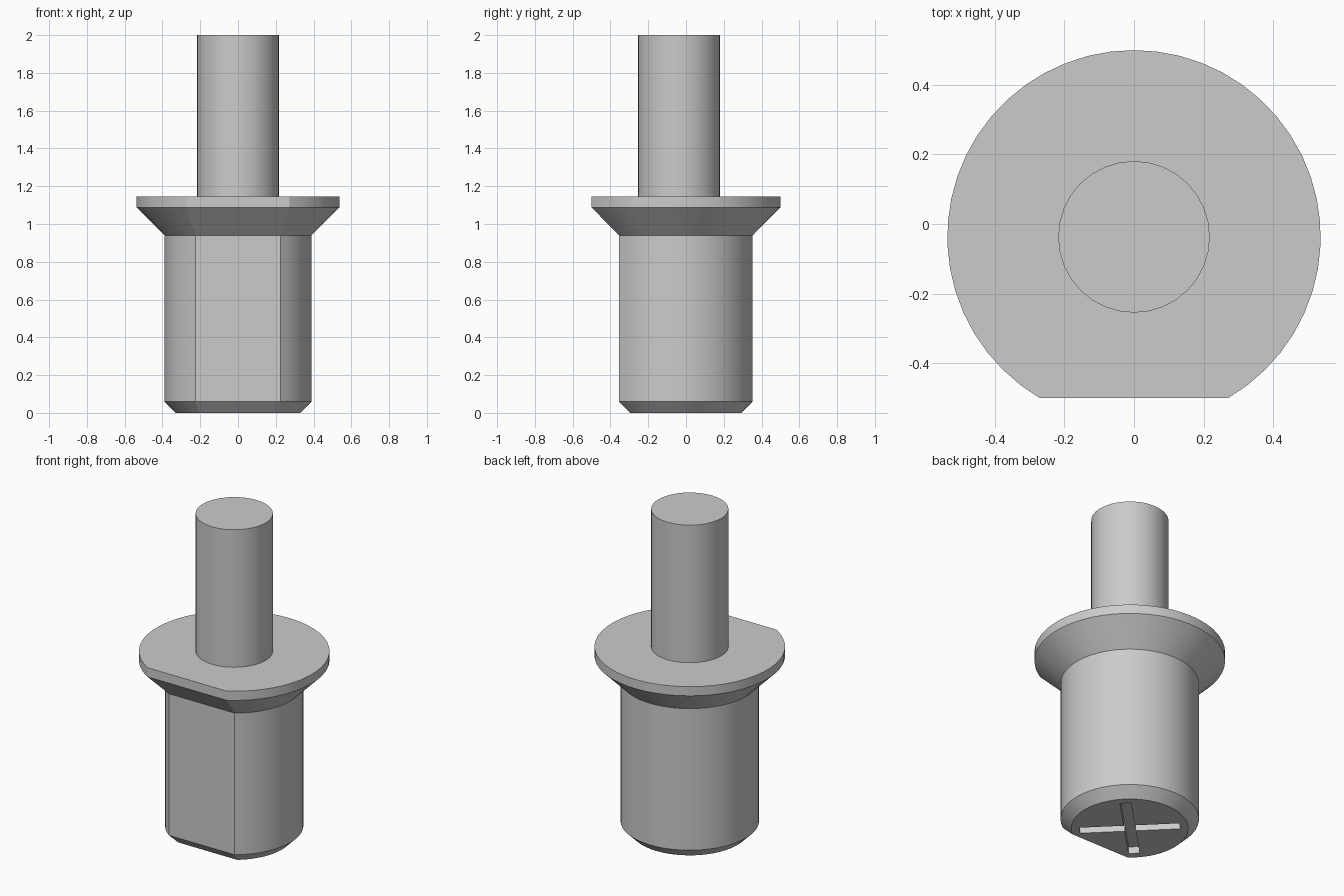
import bpy, bmesh
from math import acos, cos, sin, pi, radians

AXIS_Y = -0.037   # the round axis sits slightly forward of centre
ARC_STEPS = 42

cube = bpy.data.objects.get("Cube")
if cube:
    bpy.data.objects.remove(cube, do_unlink=True)

grey = bpy.data.materials.new("plain grey")
grey.use_nodes = True
colour = (0.6, 0.6, 0.6, 1)
grey.diffuse_color = colour
grey.node_tree.nodes["Principled BSDF"].inputs["Base Color"].default_value = colour


def smooth(obj):
    bpy.ops.object.select_all(action='DESELECT')
    obj.select_set(True)
    bpy.context.view_layer.objects.active = obj
    bpy.ops.object.shade_smooth_by_angle(angle=radians(20))


def d_section(bm, radius, flat, z):
    """Ring of a circle cut by a flat on the front side."""
    half = acos(flat / radius)
    start, sweep = -pi / 2 + half, 2 * (pi - half)
    angles = [start + sweep * i / ARC_STEPS for i in range(ARC_STEPS + 1)]
    return [bm.verts.new((radius * cos(a), AXIS_Y + radius * sin(a), z)) for a in angles]


def loft(name, sections):
    bm = bmesh.new()
    rings = [d_section(bm, *s) for s in sections]
    for low, high in zip(rings, rings[1:]):
        for i in range(len(low)):
            j = (i + 1) % len(low)
            bm.faces.new((low[i], low[j], high[j], high[i]))
    bm.faces.new(rings[0][::-1])
    bm.faces.new(rings[-1])
    mesh = bpy.data.meshes.new(name)
    bm.to_mesh(mesh)
    bm.free()
    obj = bpy.data.objects.new(name, mesh)
    bpy.context.collection.objects.link(obj)
    mesh.materials.append(grey)
    return obj


# Body with chamfered foot, flared collar and flange: radius, flat distance, height
body = loft("body_and_flange", [
    (0.33, 0.26, 0.0),
    (0.39, 0.318, 0.06),
    (0.39, 0.318, 0.94),
    (0.537, 0.463, 1.088),
    (0.537, 0.463, 1.145),
])

# Crossed slots in the underside
for turn in (45, -45):
    bpy.ops.mesh.primitive_cube_add(size=1, location=(0, AXIS_Y, 0),
                                    rotation=(0, 0, radians(turn)))
    cutter = bpy.context.object
    cutter.name = "slot_cutter"
    cutter.scale = (0.566, 0.062, 0.085)
    cutter.hide_render = True
    cutter.data.materials.append(grey)
    cut = body.modifiers.new("slot", 'BOOLEAN')
    cut.operation = 'DIFFERENCE'
    cut.solver = 'EXACT'
    cut.object = cutter
    bpy.context.view_layer.objects.active = body
    bpy.ops.object.modifier_apply(modifier=cut.name)
    bpy.data.objects.remove(cutter, do_unlink=True)
smooth(body)

# Round post on top of the flange
bpy.ops.mesh.primitive_cylinder_add(vertices=32, radius=0.218, depth=0.855,
                                    location=(0, AXIS_Y, 1.5725))
post = bpy.context.object
post.name = "post"
post.data.materials.append(grey)
smooth(post)
